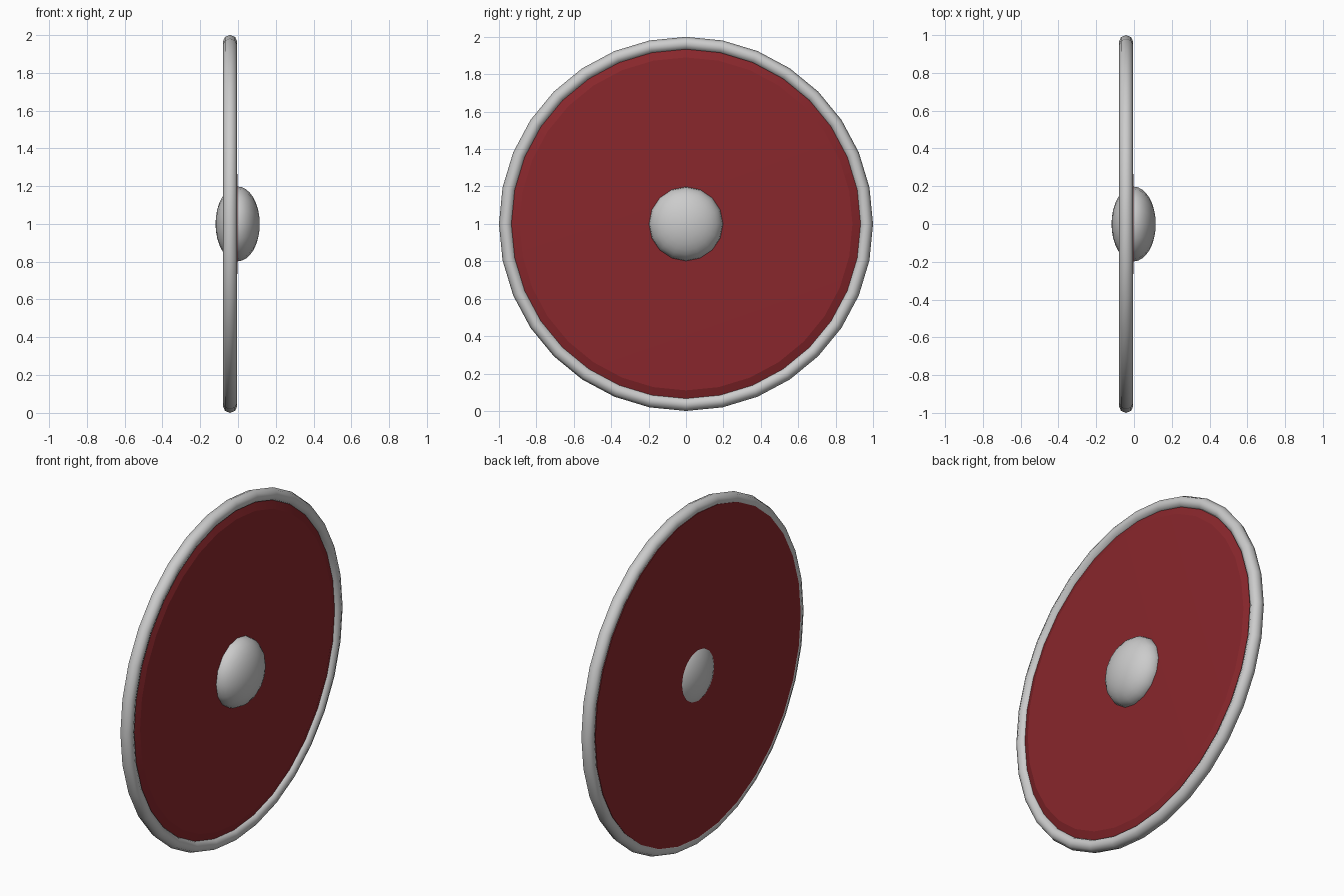
import bpy, math

if "Cube" in bpy.data.objects:
    bpy.data.objects.remove(bpy.data.objects["Cube"])

HALF_PI = math.pi / 2
RED = bpy.data.materials.new("red_paint")
RED.diffuse_color = (0.25, 0.02, 0.025, 1)
RED.use_nodes = True
RED.node_tree.nodes["Principled BSDF"].inputs["Base Color"].default_value = RED.diffuse_color


def lathe(name, profile, segments, closed=False):
    """Revolve (x, radius) points around the x axis at z = 1."""
    verts, rings, faces = [], [], []
    for x, r in profile:
        count = segments if r > 0 else 1
        rings.append([len(verts) + i for i in range(count)])
        for i in range(count):
            a = 2 * math.pi * i / segments
            verts.append((x, r * math.sin(a), 1 + r * math.cos(a)))
    pairs = list(zip(rings, rings[1:]))
    if closed:
        pairs.append((rings[-1], rings[0]))
    for a, b in pairs:
        for i in range(segments):
            j = (i + 1) % segments
            quad = [a[i % len(a)], a[j % len(a)], b[j % len(b)], b[i % len(b)]]
            faces.append(list(dict.fromkeys(quad)))
    mesh = bpy.data.meshes.new(name)
    mesh.from_pydata(verts, [], faces)
    obj = bpy.data.objects.new(name, mesh)
    bpy.context.collection.objects.link(obj)
    bpy.context.view_layer.objects.active = obj
    for o in bpy.context.selected_objects:
        o.select_set(False)
    obj.select_set(True)
    bpy.ops.object.mode_set(mode='EDIT')
    bpy.ops.mesh.select_all(action='SELECT')
    bpy.ops.mesh.normals_make_consistent(inside=False)
    bpy.ops.object.mode_set(mode='OBJECT')
    return obj


# Painted board: flat back, bevelled edge, very slightly raised front
board = lathe("shield_board", [(-0.078, 0), (-0.078, 0.95), (-0.03, 0.94),
                               (-0.011, 0.89), (-0.001, 0)], 32)
board.data.materials.append(RED)
bpy.ops.object.shade_smooth_by_angle(angle=math.radians(15))

# Metal rim
section = [(-0.042 + 0.038 * math.sin(k * math.pi / 4),
            0.964 + 0.036 * math.cos(k * math.pi / 4)) for k in range(8)]
lathe("metal_rim", section, 32, closed=True)
bpy.ops.object.shade_smooth_by_angle(angle=math.radians(60))

# Central boss: flattened ball passing through the board
bpy.ops.mesh.primitive_uv_sphere_add(segments=16, ring_count=16, radius=1,
                                     location=(-0.002, 0, 1),
                                     rotation=(0, HALF_PI, 0),
                                     scale=(0.198, 0.198, 0.117))
bpy.context.object.name = "central_boss"
bpy.ops.object.shade_smooth_by_angle(angle=math.radians(60))
